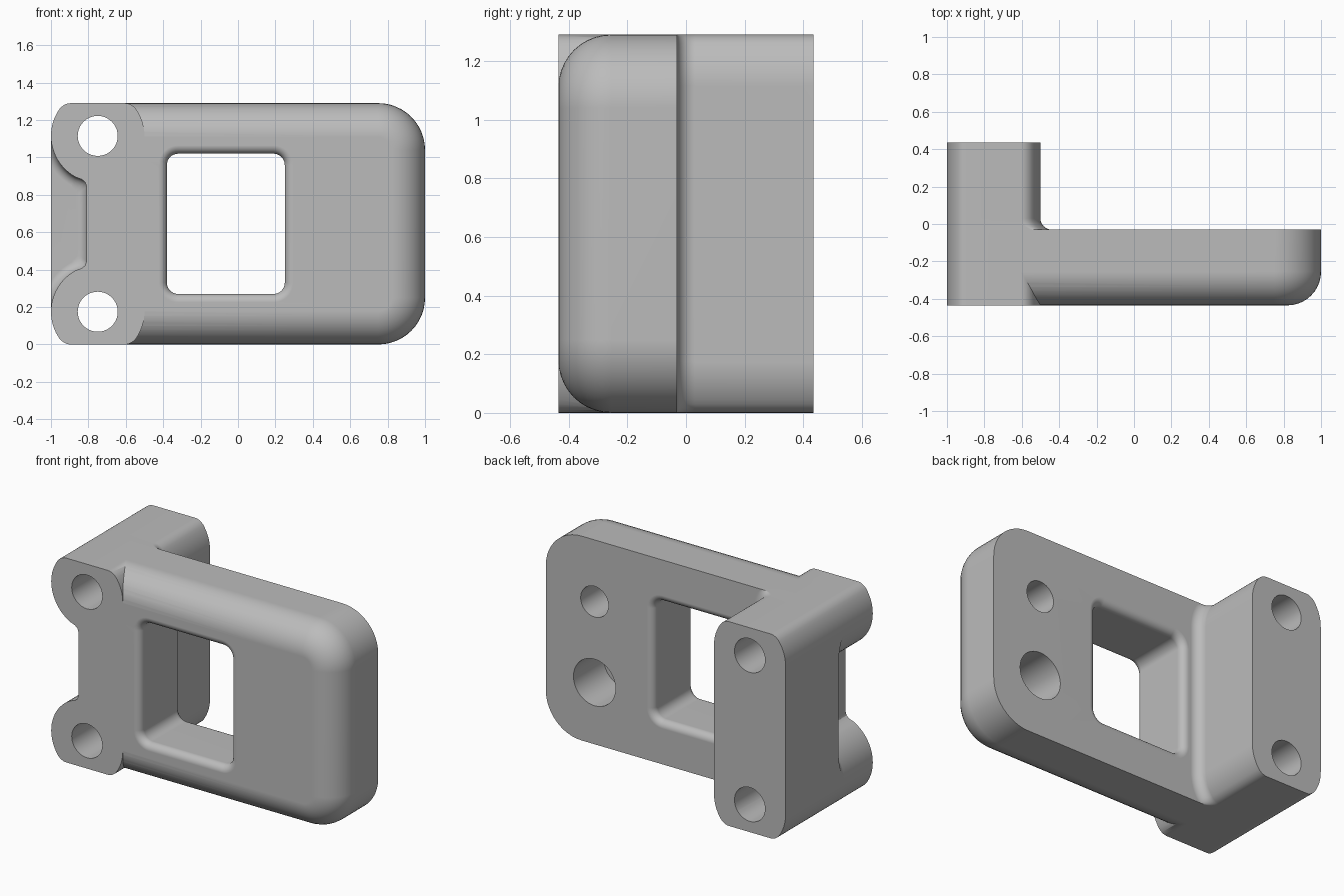
import bpy, bmesh
from math import sin, cos, asin, pi, radians

cube = bpy.data.objects.get("Cube")
if cube:
    bpy.data.objects.remove(cube, do_unlink=True)

H, MID = 1.29, 0.645          # overall height and its middle
FRONT, BACK, PLATE_BACK = -0.435, 0.435, -0.03
HOLE_X, HOLE_Z = -0.75, 1.115  # upper mounting hole

grey = bpy.data.materials.new("matte grey")
grey.use_nodes = True
grey.diffuse_color = (0.5, 0.5, 0.5, 1)
grey.node_tree.nodes["Principled BSDF"].inputs["Base Color"].default_value = (0.5, 0.5, 0.5, 1)


def loft(name, rings):
    """Solid through (y, outline) rings, each outline a list of (x, z)."""
    bm = bmesh.new()
    loops = [[bm.verts.new((x, y, z)) for x, z in pts] for y, pts in rings]
    for a, b in zip(loops, loops[1:]):
        for i in range(len(a)):
            j = (i + 1) % len(a)
            bm.faces.new((a[i], a[j], b[j], b[i]))
    bm.faces.new(loops[0])
    bm.faces.new(loops[-1])
    bmesh.ops.recalc_face_normals(bm, faces=bm.faces)
    mesh = bpy.data.meshes.new(name)
    bm.to_mesh(mesh)
    bm.free()
    ob = bpy.data.objects.new(name, mesh)
    bpy.context.collection.objects.link(ob)
    mesh.materials.append(grey)
    return ob


def arc(cx, cz, r, a0, a1, n):
    return [(cx + r * cos(radians(a0 + (a1 - a0) * i / n)),
             cz + r * sin(radians(a0 + (a1 - a0) * i / n))) for i in range(n + 1)]


def rounded_rect(x0, x1, z0, z1, r):
    return (arc(x1 - r, z1 - r, r, 0, 90, 8) + arc(x0 + r, z1 - r, r, 90, 180, 8)
            + arc(x0 + r, z0 + r, r, 180, 270, 8) + arc(x1 - r, z0 + r, r, 270, 360, 8))


def boolean(target, tool, operation):
    mod = target.modifiers.new(operation.lower(), 'BOOLEAN')
    mod.operation, mod.object, mod.solver = operation, tool, 'EXACT'
    bpy.ops.object.select_all(action='DESELECT')
    bpy.context.view_layer.objects.active = target
    target.select_set(True)
    bpy.ops.object.modifier_apply(modifier=mod.name)
    bpy.data.objects.remove(tool, do_unlink=True)


def quarter(n=8):
    return [i * pi / 2 / n for i in range(n + 1)]


# Mounting block outline: rounded sides cut off by the flat top and bottom
def block_quarter(r):
    h = H - HOLE_Z
    clip = asin(h / r)
    stop = clip * 0.8
    pts = arc(0, 0, r, 0, stop * 180 / pi, 8)
    p0, p1, p2 = pts[-1], (r * cos(clip), h), (r * cos(clip) - 0.035, h)
    for i in range(1, 6):
        t = i / 5
        pts.append(tuple((1 - t) ** 2 * a + 2 * t * (1 - t) * b + t * t * c
                         for a, b, c in zip(p0, p1, p2)))
    return pts


def block_outline(flare):
    right, left = block_quarter(0.25 + flare), block_quarter(0.25)
    top = ([(HOLE_X + x, HOLE_Z + z) for x, z in right]
           + [(HOLE_X - x, HOLE_Z + z) for x, z in reversed(left)])
    return top + [(x, H - z) for x, z in reversed(top)]


# Block flares into the back of the plate
R = 0.06
rings = [(FRONT, block_outline(0)), (PLATE_BACK - 0.06, block_outline(0)),
         (PLATE_BACK - 0.01, block_outline(R))]
rings += [(PLATE_BACK + R * (1 - cos(a)), block_outline(R * (1 - sin(a)))) for a in quarter()]
rings.append((BACK, block_outline(0)))
bracket = loft("bracket", rings)


# Plate with rounded free corners and a rounded front edge
def plate_outline(d):
    r = 0.25 - d
    return ([(-0.7, d)] + arc(0.75, 0.25, r, -90, 0, 12)
            + arc(0.75, H - 0.25, r, 0, 90, 12) + [(-0.7, H - d)])


E = 0.18
rings = [(FRONT + E * (1 - cos(a)), plate_outline(E * (1 - sin(a)))) for a in quarter(10)]
rings.append((PLATE_BACK, plate_outline(0)))
boolean(bracket, loft("plate", rings), 'UNION')


# Window with softened rims on both faces
def window_outline(d):
    return rounded_rect(-0.38 - d, 0.25 + d, 0.27 - d, 1.02 + d, 0.06 + d)


W = 0.045
front_rim = [(FRONT + W * (1 - cos(a)), window_outline(W * (1 - sin(a)))) for a in quarter(6)]
back_rim = [(PLATE_BACK - W * (1 - cos(a)), window_outline(W * (1 - sin(a))))
            for a in reversed(quarter(6))]
rings = [(FRONT - 0.1, window_outline(W))] + front_rim + back_rim
rings.append((PLATE_BACK + 0.02, window_outline(W)))
boolean(bracket, loft("window_cutter", rings), 'DIFFERENCE')


# Side notch between the two lobes, with a filleted floor
def notch_outline(d):
    wall = -0.81 - d
    top = [(-1.2, HOLE_Z)] + arc(HOLE_X, HOLE_Z, 0.25 + d, 180, 242, 12)
    end = top[-1][1]
    top += [(wall - 0.025, end - 0.012), (wall - 0.007, end - 0.027), (wall, end - 0.05)]
    return top + [(x, H - z) for x, z in reversed(top)]


F, FLOOR = 0.05, -0.095
rings = [(FRONT - 0.1, notch_outline(0))]
rings += [(FLOOR - F * (1 - sin(a)), notch_outline(F * (1 - cos(a)))) for a in quarter(6)]
boolean(bracket, loft("notch_cutter", rings), 'DIFFERENCE')

# Mounting holes right through, and two blind holes in the back of the plate
for x, z, r, y0, y1 in ((HOLE_X, HOLE_Z, 0.107, -0.6, 0.6),
                        (HOLE_X, H - HOLE_Z, 0.107, -0.6, 0.6),
                        (0.66, 0.90, 0.097, PLATE_BACK - 0.3, 0.1),
                        (0.66, 0.39, 0.147, PLATE_BACK - 0.3, 0.1)):
    circle = arc(x, z, r, 0, 360, 40)[:-1]
    boolean(bracket, loft("hole_cutter", [(y0, circle), (y1, circle)]), 'DIFFERENCE')

# Smooth curved faces, keep edges crisp
bpy.ops.object.select_all(action='DESELECT')
bracket.select_set(True)
bpy.context.view_layer.objects.active = bracket
bpy.ops.object.shade_smooth_by_angle(angle=radians(30))
weighted = bracket.modifiers.new("weighted_normals", 'WEIGHTED_NORMAL')
weighted.keep_sharp = True
